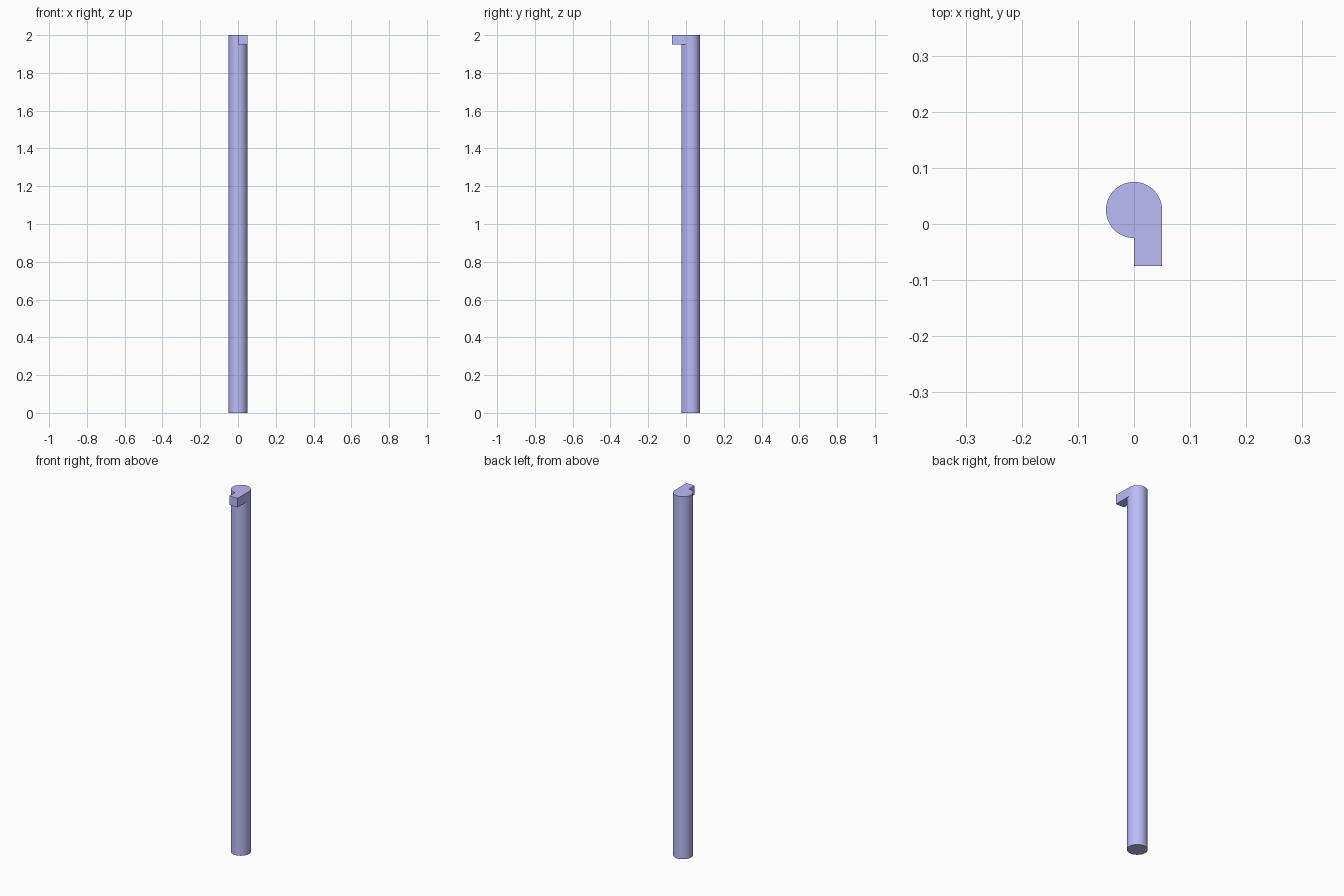
import bpy

if "Cube" in bpy.data.objects:
    bpy.data.objects.remove(bpy.data.objects["Cube"])

R = 0.05        # pole radius
H = 2.0         # pole height
CY = 0.025      # pole centre in y

mat = bpy.data.materials.new("periwinkle")
mat.diffuse_color = (0.5, 0.5, 0.95, 1)
mat.use_nodes = True
mat.node_tree.nodes["Principled BSDF"].inputs["Base Color"].default_value = mat.diffuse_color

# Tall round pole
bpy.ops.mesh.primitive_cylinder_add(vertices=64, radius=R, depth=H, location=(0, CY, H / 2))
pole = bpy.context.object
pole.name = "pole"
pole.data.materials.append(mat)

# Small square lug at the top, flush with the pole's right side
bpy.ops.mesh.primitive_cube_add(size=1, location=(R / 2, CY - R, H - R / 2))
lug = bpy.context.object
lug.name = "top_lug"
lug.scale = (R, 2 * R, R)
lug.data.materials.append(mat)
bpy.ops.object.transform_apply(location=False, rotation=False, scale=True)

# Weld the lug into the pole
union = pole.modifiers.new("weld_lug", 'BOOLEAN')
union.operation = 'UNION'
union.solver = 'EXACT'
union.object = lug
bpy.ops.object.select_all(action='DESELECT')
pole.select_set(True)
bpy.context.view_layer.objects.active = pole
bpy.ops.object.modifier_apply(modifier=union.name)
bpy.data.objects.remove(lug)

bpy.ops.object.shade_smooth_by_angle(angle=0.52)
